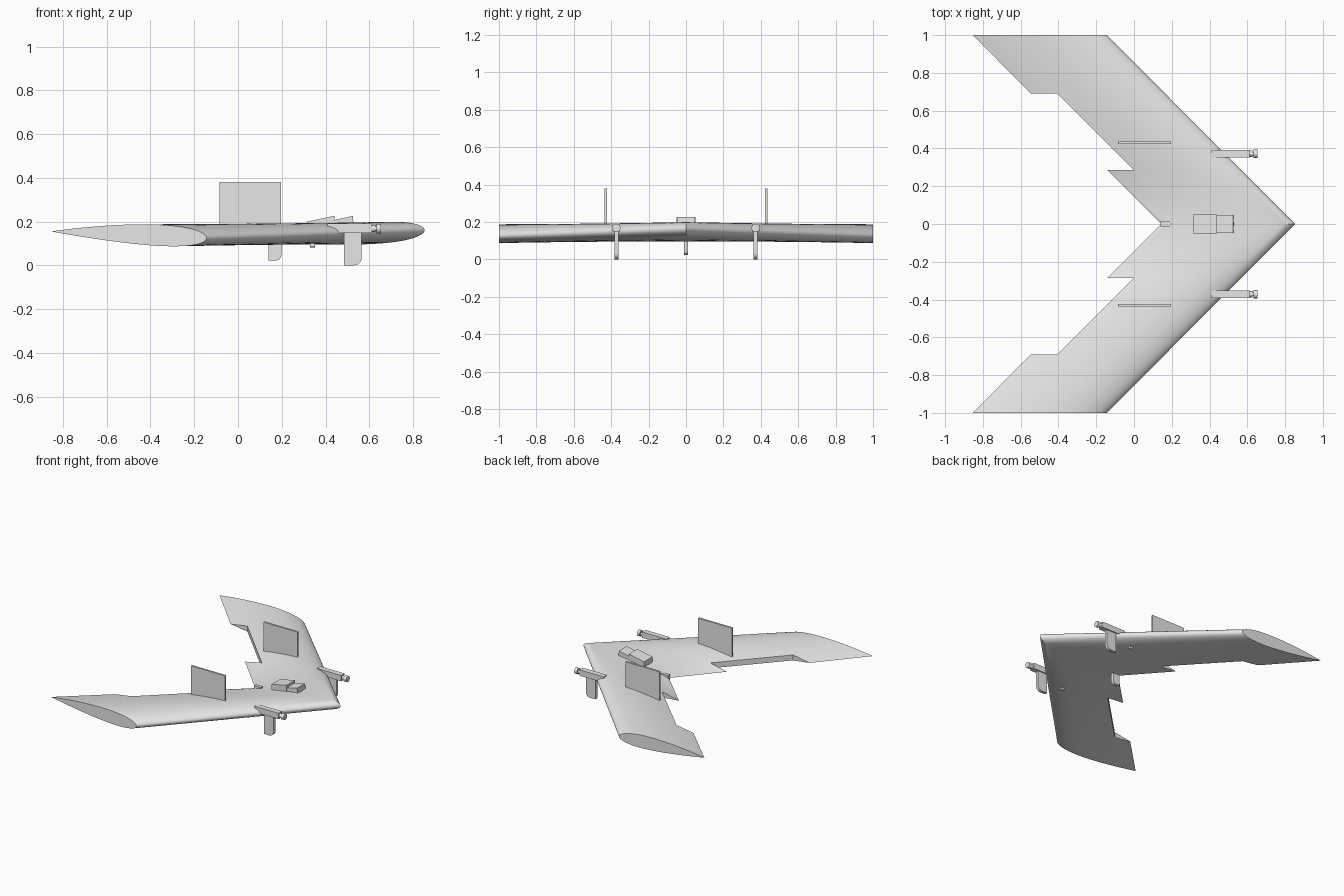
import bpy, bmesh, math
from mathutils import Matrix

cube = bpy.data.objects.get("Cube")
if cube:
    bpy.data.objects.remove(cube, do_unlink=True)

grey = bpy.data.materials.new("light_grey")
grey.use_nodes = True
COLOUR = (0.8, 0.8, 0.8, 1)
grey.diffuse_color = COLOUR
grey.node_tree.nodes["Principled BSDF"].inputs["Base Color"].default_value = COLOUR


def finish(name, bm, smooth=True):
    bmesh.ops.recalc_face_normals(bm, faces=bm.faces)
    mesh = bpy.data.meshes.new(name)
    bm.to_mesh(mesh)
    bm.free()
    mesh.materials.append(grey)
    obj = bpy.data.objects.new(name, mesh)
    bpy.context.collection.objects.link(obj)
    if smooth:
        bpy.ops.object.select_all(action='DESELECT')
        obj.select_set(True)
        bpy.context.view_layer.objects.active = obj
        bpy.ops.object.shade_smooth_by_angle(angle=math.radians(30))
    return obj


def prism(name, outline, y, width):
    """Extrude an (x, z) outline across y."""
    bm = bmesh.new()
    face = bm.faces.new([bm.verts.new((x, y - width / 2, z)) for x, z in outline])
    new = bmesh.ops.extrude_face_region(bm, geom=[face])["geom"]
    bmesh.ops.translate(bm, vec=(0, width, 0),
                        verts=[v for v in new if isinstance(v, bmesh.types.BMVert)])
    return finish(name, bm)


def box_outline(x0, x1, z0, z1, radius=0):
    """Rectangle whose lower front corner may be rounded."""
    corner = [(x1, z0)]
    if radius:
        angles = [math.radians(-90 + 15 * i) for i in range(7)]
        corner = [(x1 - radius + radius * math.cos(a),
                   z0 + radius + radius * math.sin(a)) for a in angles]
    return [(x0, z0)] + corner + [(x1, z1), (x0, z1)]


def rod(name, x0, x1, y, z, radius):
    bm = bmesh.new()
    place = Matrix.Translation(((x0 + x1) / 2, y, z)) @ Matrix.Rotation(math.pi / 2, 4, 'Y')
    bmesh.ops.create_cone(bm, cap_ends=True, segments=24, radius1=radius,
                          radius2=radius, depth=x1 - x0, matrix=place)
    return finish(name, bm)


# Swept wing: constant chord, twisted from root to tip, notched trailing edge
CHORD, HINGE = 0.71, 0.803
STATIONS = [0, 0.285, 0.69, 1]
chord_steps = [HINGE * (1 - math.cos(math.pi / 2 * i / 18)) for i in range(19)]
chord_steps += [0.85, 0.9, 0.95, 1]
hinge_index = 18


def wing_point(y, s, side):
    thick = 0.485 * (0.2969 * math.sqrt(s) - 0.126 * s - 0.3516 * s**2
                     + 0.2843 * s**3 - 0.1036 * s**4)
    camber = 0.125 + 0.045 * s - 0.015 * s * s
    twist = (1 - y) * (0.036 - 0.085 * s)
    return (0.853 - 0.997 * y - CHORD * s, y, camber + twist + side * thick)


bm = bmesh.new()
shared = {}


def vert(mirror, y, s, side):
    x, yy, z = wing_point(y, s, side)
    co = (round(x, 5), round(yy * mirror, 5) + 0.0, round(z, 5))
    if co not in shared:
        shared[co] = bm.verts.new(co)
    return shared[co]


def add_face(*verts):
    unique = list(dict.fromkeys(verts))
    if len(unique) > 2:
        bm.faces.new(unique)


for m in (1, -1):
    for k, (ya, yb) in enumerate(zip(STATIONS, STATIONS[1:])):
        for i, (s, t) in enumerate(zip(chord_steps, chord_steps[1:])):
            if k == 1 and i >= hinge_index:
                # Side walls of the notch
                for y in (ya, yb):
                    add_face(vert(m, y, s, 1), vert(m, y, t, 1),
                             vert(m, y, t, -1), vert(m, y, s, -1))
                continue
            for side in (1, -1):
                add_face(vert(m, ya, s, side), vert(m, yb, s, side),
                         vert(m, yb, t, side), vert(m, ya, t, side))
    # Back wall of the notch
    ya, yb = STATIONS[1:3]
    add_face(vert(m, ya, HINGE, 1), vert(m, yb, HINGE, 1),
             vert(m, yb, HINGE, -1), vert(m, ya, HINGE, -1))
    # Flat wing tip
    add_face(*[vert(m, 1, s, 1) for s in chord_steps],
             *[vert(m, 1, s, -1) for s in reversed(chord_steps)])
finish("wing", bm)

# Canopy: two stepped wedges on the nose
prism("rear_canopy_block", [(0.315, 0.16), (0.44, 0.16), (0.44, 0.226), (0.315, 0.2)], 0, 0.1)
prism("front_canopy_block", [(0.44, 0.16), (0.53, 0.16), (0.525, 0.226), (0.44, 0.207)], 0, 0.094)

# Central skid below the trailing edge
prism("center_skid", box_outline(0.14, 0.198, 0.022, 0.13, 0.025), 0, 0.024)

# Fins, motor arms, legs and small belly pegs on both sides
for label, m in (("back", 1), ("front", -1)):
    y = 0.372 * m
    prism(label + "_fin", box_outline(-0.085, 0.197, 0.15, 0.38), 0.43 * m, 0.014)
    prism(label + "_motor_arm", box_outline(0.41, 0.612, 0.148, 0.192), y, 0.04)
    prism(label + "_leg", box_outline(0.485, 0.565, 0, 0.16, 0.035), y, 0.022)
    rod(label + "_motor_base", 0.605, 0.628, y, 0.168, 0.016)
    rod(label + "_motor_shaft", 0.62, 0.645, y, 0.168, 0.01)
    rod(label + "_motor_bell", 0.632, 0.654, y, 0.168, 0.022)
    rod(label + "_belly_peg", 0.328, 0.352, y, 0.092, 0.01)
